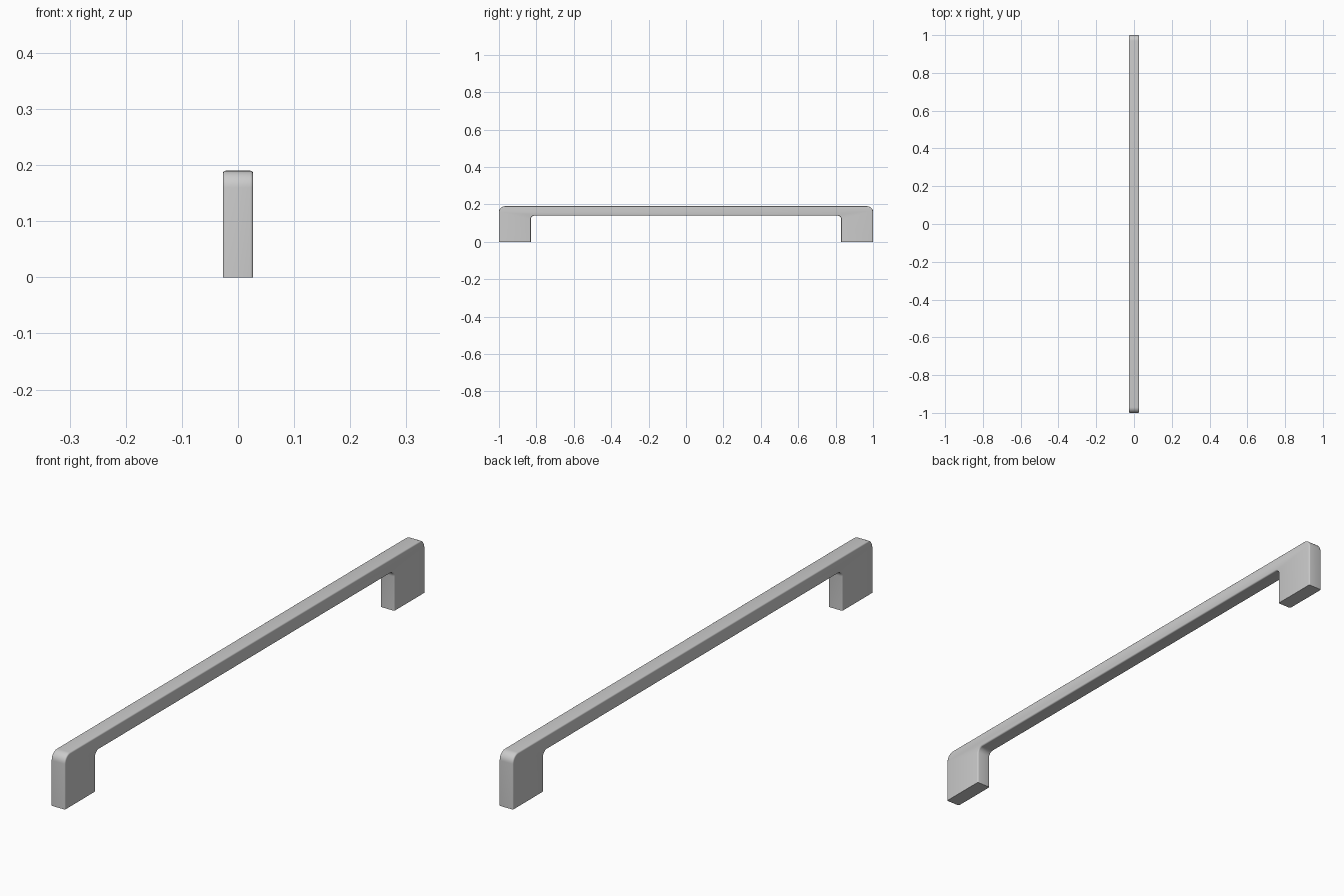
import bpy, bmesh
from math import sin, cos, pi

if "Cube" in bpy.data.objects:
    bpy.data.objects.remove(bpy.data.objects["Cube"])

HALF_W, TOP, UNDER = 0.027, 0.19, 0.14
END, FOOT = 1.0, 0.83
R_OUT, R_IN, EDGE = 0.03, 0.02, 0.005


def arc(cy, cz, r, a0, a1, n=8):
    return [(cy + r * cos(a0 + (a1 - a0) * i / n),
             cz + r * sin(a0 + (a1 - a0) * i / n)) for i in range(n + 1)]


# Half of the side profile, from the inner foot round to the top
half = [(FOOT, 0), (END, 0)] + arc(END - R_OUT, TOP - R_OUT, R_OUT, 0, pi / 2)
inner = arc(FOOT - R_IN, UNDER - R_IN, R_IN, pi / 2, 0)
right = inner + half
profile = right + [(-y, z) for y, z in reversed(right)]

# Extrude the profile across the width
bm = bmesh.new()
face = bm.faces.new([bm.verts.new((-HALF_W, y, z)) for y, z in profile])
ext = bmesh.ops.extrude_face_region(bm, geom=[face])
moved = [g for g in ext["geom"] if isinstance(g, bmesh.types.BMVert)]
bmesh.ops.translate(bm, verts=moved, vec=(2 * HALF_W, 0, 0))
bmesh.ops.recalc_face_normals(bm, faces=bm.faces[:])

# Soften the long side edges, leaving the mounting faces crisp
soft = [e for e in bm.edges
        if abs(e.verts[0].co.x - e.verts[1].co.x) < 1e-6
        and max(v.co.z for v in e.verts) > 1e-6]
bmesh.ops.bevel(bm, geom=soft, offset=EDGE, segments=4, profile=0.5,
                affect='EDGES', clamp_overlap=True)
bmesh.ops.recalc_face_normals(bm, faces=bm.faces[:])

mesh = bpy.data.meshes.new("bar_handle")
bm.to_mesh(mesh)
bm.free()
handle = bpy.data.objects.new("bar_handle", mesh)
bpy.context.collection.objects.link(handle)
bpy.context.view_layer.objects.active = handle
handle.select_set(True)
bpy.ops.object.shade_smooth_by_angle(angle=0.6)
